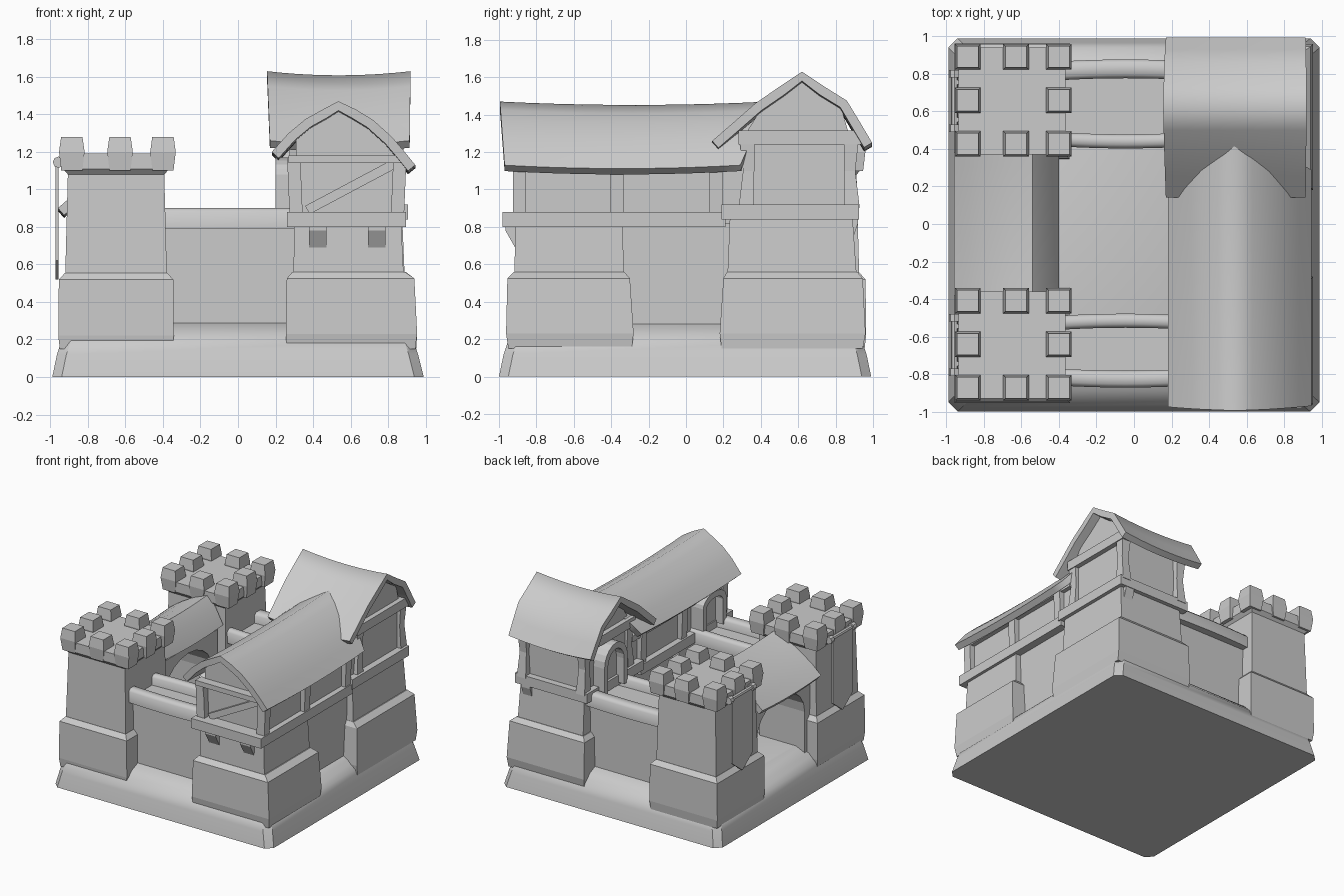
import bpy, bmesh
from math import sin, cos, pi, radians
from mathutils import Vector

if "Cube" in bpy.data.objects:
    bpy.data.objects.remove(bpy.data.objects["Cube"])


def finish(name, bm, smooth=0):
    bmesh.ops.recalc_face_normals(bm, faces=bm.faces)
    me = bpy.data.meshes.new(name)
    bm.to_mesh(me)
    bm.free()
    ob = bpy.data.objects.new(name, me)
    bpy.context.collection.objects.link(ob)
    if smooth:
        bpy.ops.object.select_all(action='DESELECT')
        bpy.context.view_layer.objects.active = ob
        ob.select_set(True)
        bpy.ops.object.shade_smooth_by_angle(angle=radians(smooth))
    return ob


def loft(name, rings, cut=0.0, smooth=0):
    """Stack of rectangles (x0, x1, y0, y1, z); cut chamfers the corners."""
    bm = bmesh.new()
    loops = []
    for x0, x1, y0, y1, z in rings:
        c = cut
        pts = [(x0, y0), (x1, y0), (x1, y1), (x0, y1)]
        if c:
            pts = [(x0 + c, y0), (x1 - c, y0), (x1, y0 + c), (x1, y1 - c),
                   (x1 - c, y1), (x0 + c, y1), (x0, y1 - c), (x0, y0 + c)]
        loops.append([bm.verts.new((x, y, z)) for x, y in pts])
    for a, b in zip(loops, loops[1:]):
        for i in range(len(a)):
            j = (i + 1) % len(a)
            bm.faces.new((a[i], a[j], b[j], b[i]))
    bm.faces.new(loops[0])
    bm.faces.new(loops[-1])
    return finish(name, bm, smooth)


def box(name, x0, x1, y0, y1, z0, z1):
    return loft(name, [(x0, x1, y0, y1, z0), (x0, x1, y0, y1, z1)])


def prism(name, pts, axis, a, b):
    """Extrude a profile along x (pts are y,z) or y (pts are x,z)."""
    bm = bmesh.new()
    put = (lambda p, t: (t, p[0], p[1])) if axis == 'x' else (lambda p, t: (p[0], t, p[1]))
    f = bm.faces.new([bm.verts.new(put(p, a)) for p in pts])
    ext = bmesh.ops.extrude_face_region(bm, geom=[f])
    move = Vector(put((0, 0), b - a))
    bmesh.ops.translate(bm, vec=move, verts=[v for v in ext['geom'] if isinstance(v, bmesh.types.BMVert)])
    return finish(name, bm)


def beam(name, p, q, w):
    """Square timber between two points."""
    p, q = Vector(p), Vector(q)
    bm = bmesh.new()
    bmesh.ops.create_cube(bm, size=1)
    for v in bm.verts:
        v.co = Vector((v.co.x * w, v.co.y * w, v.co.z * (q - p).length))
    bm.transform((q - p).to_track_quat('Z', 'Y').to_matrix().to_4x4())
    bmesh.ops.translate(bm, vec=(p + q) / 2, verts=bm.verts)
    return finish(name, bm)


def inset(prof, d):
    """Profile moved inwards along its normals by d."""
    out = []
    for i, p in enumerate(prof):
        a, b = Vector(prof[max(i - 1, 0)]), Vector(prof[min(i + 1, len(prof) - 1)])
        t = (b - a).normalized()
        out.append((p[0] + t.y * d, p[1] - t.x * d))
    return out


def roof(name, prof, axis, a, b, sag, lean, thick=0.05, n=10):
    """Sagging roof shell; lean (start, end) pushes the ridge out past the eaves."""
    bm = bmesh.new()
    lo, hi = min(p[1] for p in prof), max(p[1] for p in prof)
    rows = []
    for i in range(n + 1):
        t = i / n
        top, low = [], []
        for (u, z), q in zip(prof, inset(prof, thick)):
            f = (z - lo) / (hi - lo)
            s0, s1 = a - lean[0] * f, b + lean[1] * f
            s = s0 + (s1 - s0) * t
            for lst, w, h in ((top, u, z), (low, *q)):
                h -= sag * 4 * t * (1 - t)
                lst.append(bm.verts.new((s, w, h) if axis == 'x' else (w, s, h)))
        rows.append(top + low[::-1])
    m = len(rows[0])
    for r, q in zip(rows, rows[1:]):
        for j in range(m):
            k = (j + 1) % m
            bm.faces.new((r[j], r[k], q[k], q[j]))
    for r in (rows[0], rows[-1]):
        for j in range(m // 2 - 1):
            bm.faces.new((r[j], r[j + 1], r[m - 2 - j], r[m - 1 - j]))
    return finish(name, bm, 70)


def arch(w, z0, spring, top, n=10):
    """Open arch outline from right foot to left foot."""
    return ([(w, z0)] + [(w * cos(pi * i / n), spring + (top - spring) * sin(pi * i / n))
                         for i in range(n + 1)] + [(-w, z0)])


# Sloping ground mound
loft("ground_mound", [(-.99, .99, -1, .99, 0), (-.965, .96, -.975, .965, .12), (-.94, .935, -.95, .94, .195),
                      (-.88, .87, -.89, .88, .255), (-.78, .8, -.78, .78, .3)], .05, 40)

# Two battlemented towers with banners on the gate side
for tag, cy in (("front", -.645), ("back", .655)):
    def ring(r, z, cx=-.65):
        return (cx - r, cx + r, cy - r, cy + r, z)
    loft(tag + "_tower_plinth", [ring(.3, .15), ring(.308, .22), ring(.305, .52), ring(.272, .555)])
    loft(tag + "_tower_shaft", [ring(.272, .5), ring(.257, 1.08), ring(.285, 1.11), ring(.285, 1.19)])
    for i in (-1, 0, 1):
        for j in (-1, 0, 1):
            if i or j:
                x, y = -.643 + i * .243 + (.014 if i == 0 else 0), cy + .004 + j * .232
                loft(tag + "_merlon", [(x - r, x + r, y - r, y + r, z)
                                       for r, z in ((.056, 1.1), (.068, 1.2), (.057, 1.28))])
    prism(tag + "_banner", [(cy - .13, 1.14), (cy + .13, 1.14), (cy + .13, .62), (cy, .52), (cy - .13, .62)],
          'x', -.972, -.958)
    for part, r, ya, yb in (("rod", .018, -.16, .16), ("rod_knob", .03, -.165, -.125), ("rod_knob", .03, .125, .165)):
        prism(tag + "_banner_" + part, [(-.957 + r * cos(pi * k / 4), 1.145 + r * sin(pi * k / 4))
                                        for k in range(8)], 'y', cy + ya, cy + yb)
    for s in (-.1, .1):
        box(tag + "_banner_bracket", -.96, -.89, cy + s - .012, cy + s + .012, 1.13, 1.155)

# Curtain walls with a parapet on each side of the walkway
for tag, o0, o1, i0, i1 in (("front", -.86, -.77, -.565, -.49), ("back", .865, .765, .49, .415)):
    lo, hi = sorted((o0, i1))
    box(tag + "_curtain_wall", -.42, .33, lo + .05, hi - .05, .2, .82)
    for part, e0, e1 in (("outer", o0, o1), ("inner", i0, i1)):
        a, b = sorted((e0, e1))
        bm = bmesh.new()
        rows = []
        for k in range(9):
            t = k / 4 - 1
            d = (.012 if (a + b) * (1 if part == "outer" else -1) > 0 else -.012) * (1 - t * t)
            x = -.045 + t * .37
            rows.append([bm.verts.new((x, y + d, z)) for y, z in
                         ((a, .79), (a, .88), (a + .02, .9), (b - .02, .9), (b, .88), (b, .79))])
        for r, q in zip(rows, rows[1:]):
            for j in range(6):
                bm.faces.new((r[j], r[(j + 1) % 6], q[(j + 1) % 6], q[j]))
        bm.faces.new(rows[0])
        bm.faces.new(rows[-1])
        finish(tag + "_" + part + "_parapet", bm, 50)

# Gatehouse arch and its lopsided roof
prism("gate_arch", arch(.31, .22, .6, .85) + [(-.38, .22), (-.38, .9), (.38, .9), (.38, .22)], 'x', -.86, -.45)
gate = [(-.96, .9), (-.88, .97), (-.78, 1.04), (-.66, 1.11), (-.54, 1.16), (-.47, 1.08), (-.4, .95)]
prism("gate_loft", [(-.86, .87)] + inset(gate, .03)[1:-1] + [(-.45, .87)], 'y', -.38, .38)
roof("gate_roof", gate, 'y', -.38, .38, .015, (0, 0))

# Stone bases of the two right-hand buildings
loft("front_house_plinth", [(.26, .945, -.95, -.29, .15), (.255, .955, -.962, -.28, .23),
                            (.26, .94, -.955, -.3, .525), (.29, .89, -.92, -.33, .56)])
loft("front_house_shaft", [(.295, .885, -.92, -.33, .5), (.3, .87, -.91, -.34, .82)])
loft("back_house_plinth", [(.26, .95, .19, .945, .15), (.255, .955, .18, .96, .23),
                           (.26, .94, .2, .945, .525), (.29, .895, .22, .915, .56)])
loft("back_house_shaft", [(.295, .89, .22, .915, .5), (.3, .875, .235, .89, .86)])
box("right_curtain_wall", .36, .83, -.4, .3, .2, .82)

# Jettied floor bands and wedge corbels
box("front_floor_band", .26, .895, -.98, .21, .8, .88)
box("back_floor_band", .25, .905, .19, .925, .84, .92)
for x in (.425, .74):
    prism("front_corbel", [(-.88, .665), (-.9, .665), (-.965, .78), (-.965, .81), (-.88, .81)], 'x', x - .047, x + .047)
prism("back_corbel", [(.86, .68), (.88, .7), (.92, .82), (.92, .85), (.86, .85)], 'x', .77, .85)

# Long front house: walls, timbers and roof
long_roof = [(.18, 1.2), (.27, 1.3), (.36, 1.375), (.45, 1.425), (.535, 1.47),
             (.63, 1.425), (.72, 1.37), (.82, 1.28), (.88, 1.21), (.945, 1.13)]
prism("front_house_walls", [(.31, .86), (.85, .86), (.85, 1.17)] + inset(long_roof, .04)[7:1:-1] + [(.31, 1.27)],
      'y', -.87, .4)
for x, s in ((.305, -1), (.855, 1)):
    for y in (-.89, -.37, .16):
        beam("front_house_post", (x - s * .005, y, .86), (x + s * .008, y, 1.17), .07)
    box("front_house_wall_plate", x - .03, x + .03, -.93, .3, 1.1, 1.15)
box("front_house_tie_beam", .27, .87, -.94, -.86, 1.14, 1.18)
beam("front_house_brace", (.37, -.875, .89), (.84, -.875, 1.14), .05)
roof("front_house_roof", long_roof, 'y', -.97, .29, .018, (.025, .15))

# Back house: walls, timbers and cross-wise roof
back_roof = [(.14, 1.26), (.25, 1.355), (.37, 1.46), (.5, 1.55), (.62, 1.63),
             (.74, 1.55), (.86, 1.475), (.93, 1.36), (.995, 1.25)]
prism("back_house_walls", [(.32, .9), (.87, .9), (.87, 1.3)] + inset(back_roof, .045)[6:1:-1] + [(.32, 1.3)],
      'x', .3, .85)
for y in (.325, .885):
    s = 1 if y > .6 else -1
    for x in (.31, .845):
        loft("back_house_post", [(x - .04, x + .04, y - .04 + s * .004, y + .04 + s * .004, .9),
                                 (x - .03, x + .03, y - .03 - s * .01, y + .03 - s * .01, 1.1),
                                 (x - .04, x + .04, y - .04, y + .04, 1.28)])
for x in (.3, .85):
    box("back_house_tie_beam", x - .04, x + .04, .28, .94, 1.24, 1.315)
roof("back_house_roof", back_roof, 'x', .17, .915, .022, (.015, .005))

# Arched doorways opening onto the wall walks
for tag, cy, top in (("front", -.66, 1.17), ("back", .62, 1.24)):
    outer = arch(.15, .86, 1.08, top)
    inner = arch(.105, .86, 1.07, top - .05)
    prism(tag + "_door_frame", [(cy + y, z) for y, z in outer + inner[::-1]], 'x', .2, .32)
    prism(tag + "_door", [(cy + y, z) for y, z in inner], 'x', .27, .32)
